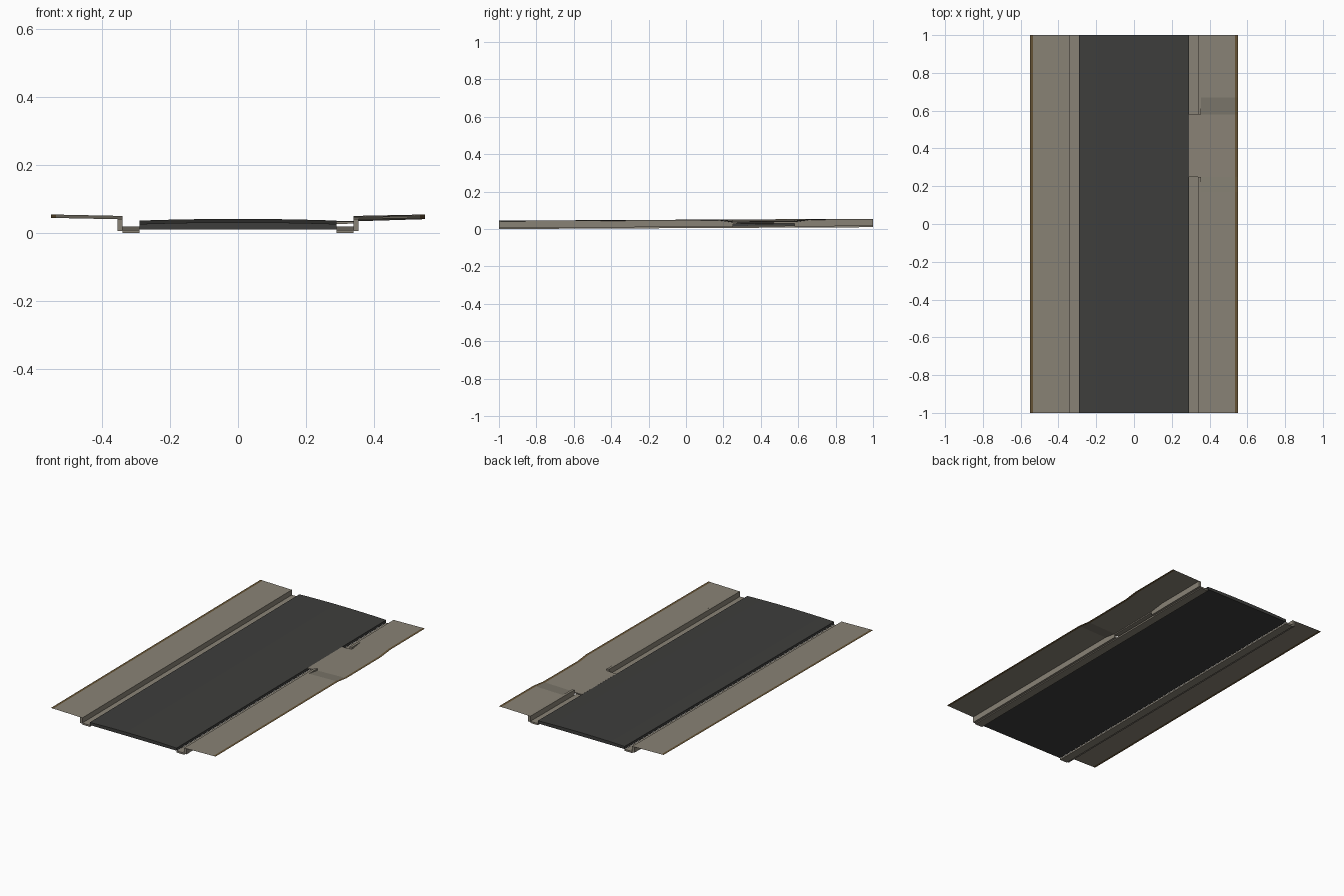
import bpy, bmesh

if "Cube" in bpy.data.objects:
    bpy.data.objects.remove(bpy.data.objects["Cube"])

RISE = 0.005                      # longitudinal grade of the whole street
Y_RAMP = (0.17, 0.25, 0.58, 0.67)  # start / end of driveway ramps


def grade(y):
    return RISE * (y + 1)


def material(name, rgb):
    m = bpy.data.materials.new(name)
    m.diffuse_color = (*rgb, 1)
    m.use_nodes = True
    m.node_tree.nodes["Principled BSDF"].inputs["Base Color"].default_value = m.diffuse_color
    return m


asphalt = material("asphalt", (0.048, 0.048, 0.045))
concrete = material("concrete", (0.25, 0.225, 0.18))
ramp_mat = material("ramp_concrete", (0.22, 0.20, 0.16))
earth = material("earth_edge", (0.13, 0.085, 0.035))


def finish(name, bm, mat):
    bmesh.ops.recalc_face_normals(bm, faces=bm.faces)
    me = bpy.data.meshes.new(name)
    bm.to_mesh(me)
    bm.free()
    me.materials.append(mat)
    ob = bpy.data.objects.new(name, me)
    bpy.context.collection.objects.link(ob)
    return ob


def sweep(name, profile, y0, y1, mat):
    """Closed x-z profile swept along y, following the grade."""
    bm = bmesh.new()
    a, b = [[bm.verts.new((x, y, z + grade(y))) for x, z in profile] for y in (y0, y1)]
    n = len(profile)
    for i in range(n):
        j = (i + 1) % n
        bm.faces.new((a[i], a[j], b[j], b[i]))
    bm.faces.new(a)
    bm.faces.new(b)
    return finish(name, bm, mat)


def box(x0, x1, z0, z1):
    return [(x0, z0), (x1, z0), (x1, z1), (x0, z1)]


def sheet(name, xs, ys, height, mat):
    """Open surface over a grid of x and y stations."""
    bm = bmesh.new()
    rows = [[bm.verts.new((x, y, height(x, y) + grade(y))) for x in xs] for y in ys]
    for r, s in zip(rows, rows[1:]):
        for i in range(len(xs) - 1):
            bm.faces.new((r[i], r[i + 1], s[i + 1], s[i]))
    bmesh.ops.recalc_face_normals(bm, faces=bm.faces)
    if bm.faces[0].normal.z < 0:
        bmesh.ops.reverse_faces(bm, faces=bm.faces)
    me = bpy.data.meshes.new(name)
    bm.to_mesh(me)
    bm.free()
    me.materials.append(mat)
    ob = bpy.data.objects.new(name, me)
    bpy.context.collection.objects.link(ob)
    return ob


def walk(x):
    return 0.041 + 0.004 * (abs(x) - 0.355) / 0.195


def walk_flat(x, y):
    return walk(x)


def walk_dip(x, y):
    a, b, c, d = Y_RAMP
    t = max(0, min(1, (y - a) / (b - a), (d - y) / (d - c)))
    low = 0.029 + 0.006 * (x - 0.355) / 0.195
    return walk(x) * (1 - t) + low * t


# Crowned roadway slab
N = 12
xs = [0.29 - 0.58 * i / N for i in range(N + 1)]
crown = [(x, 0.032 - 0.005 * (x / 0.29) ** 2) for x in xs]
sweep("roadway", [(-0.29, 0.011), (0.29, 0.011)] + crown, -1, 1, asphalt)

# Gutters on both sides
for side, s in (("left", -1), ("right", 1)):
    sweep(side + "_gutter", box(s * 0.29, s * 0.34, 0, 0.010), -1, 1, concrete)

# Curbs: continuous on the left, interrupted by the driveway on the right
sweep("left_curb", box(-0.355, -0.34, 0.006, 0.041), -1, 1, concrete)
sweep("right_curb_front", box(0.34, 0.355, 0.006, 0.041), -1, Y_RAMP[1], concrete)
sweep("right_curb_back", box(0.34, 0.355, 0.006, 0.041), Y_RAMP[2], 1, concrete)

# Driveway lip bridging the gutter
sweep("driveway_apron", [(0.29, 0.021), (0.355, 0.022), (0.355, 0.029), (0.29, 0.0275)],
      Y_RAMP[1], Y_RAMP[2], concrete)

# Sidewalks and their earth edges, the right one dipping at the driveway
sheet("left_sidewalk", (-0.535, -0.355), (-1, 1), walk_flat, concrete)
sheet("left_earth_edge", (-0.55, -0.535), (-1, 1), walk_flat, earth)
ys = (-1, *Y_RAMP, 1)
spans = ("front", "front_ramp", "driveway", "back_ramp", "back")
for i, part in enumerate(spans):
    mat = ramp_mat if "ramp" in part else concrete
    sheet("right_sidewalk_" + part, (0.355, 0.535), ys[i:i + 2], walk_dip, mat)
sheet("right_earth_edge", (0.535, 0.55), ys, walk_dip, earth)
